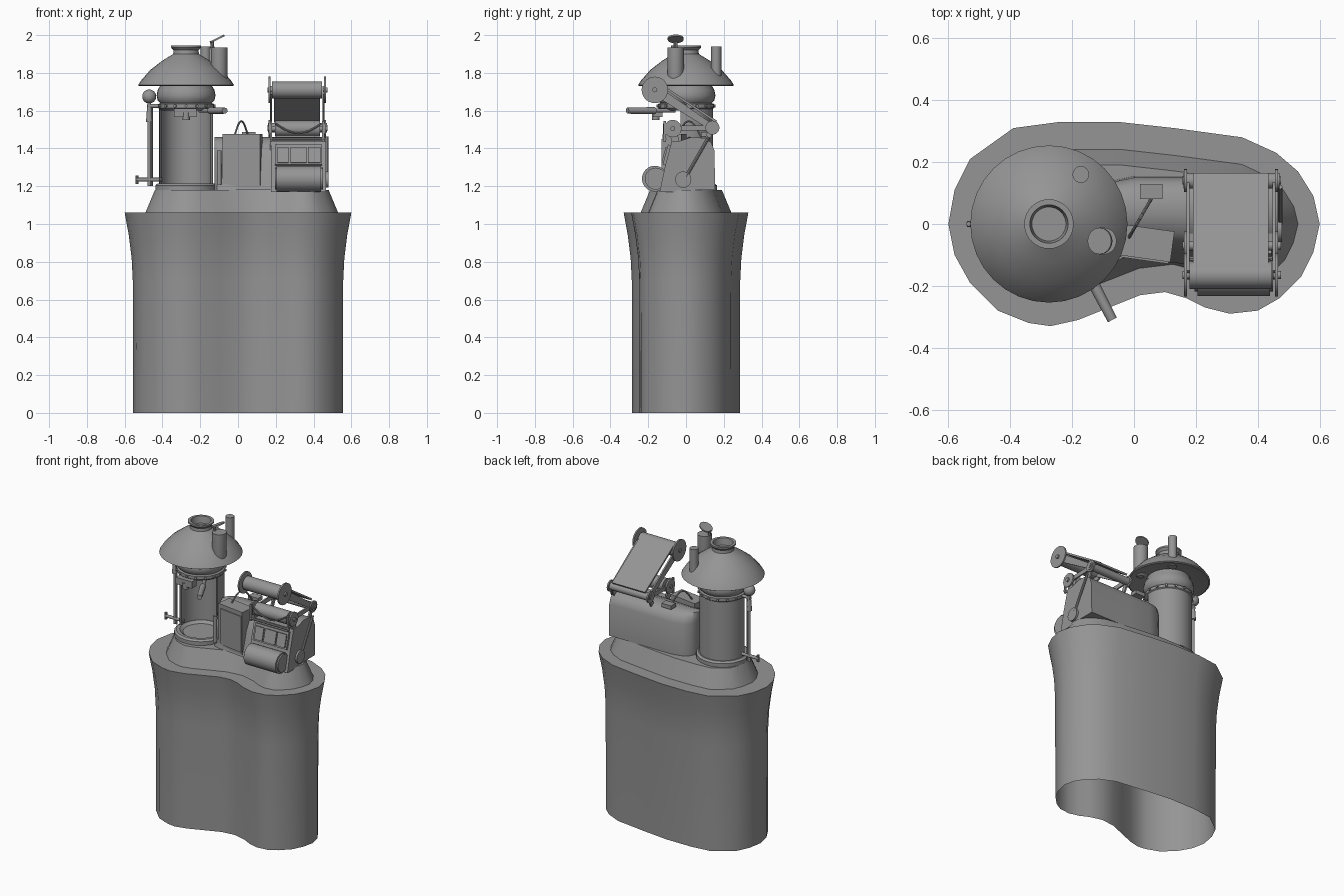
import bpy, bmesh
from math import sin, cos, pi, radians
from mathutils import Vector, Matrix

cube = bpy.data.objects.get("Cube")
if cube:
    bpy.data.objects.remove(cube, do_unlink=True)

grey = bpy.data.materials.new("plain grey")
grey.use_nodes = True
tone = (0.3, 0.3, 0.3, 1)
grey.diffuse_color = tone
grey.node_tree.nodes["Principled BSDF"].inputs["Base Color"].default_value = tone


def finish(bm, name):
    """Turn a bmesh into a shaded object."""
    bmesh.ops.recalc_face_normals(bm, faces=bm.faces)
    mesh = bpy.data.meshes.new(name)
    bm.to_mesh(mesh)
    bm.free()
    mesh.materials.append(grey)
    mesh.shade_smooth()
    mesh.set_sharp_from_angle(angle=radians(35))
    obj = bpy.data.objects.new(name, mesh)
    bpy.context.collection.objects.link(obj)


def loft(name, rings, loop=True, caps=(True, True)):
    """Skin matching rings of points, optionally closing each end."""
    bm = bmesh.new()
    rows = [[bm.verts.new(p) for p in ring] for ring in rings]
    count = len(rows[0])
    for low, high in zip(rows, rows[1:]):
        for i in range(count if loop else count - 1):
            j = (i + 1) % count
            bm.faces.new((low[i], low[j], high[j], high[i]))
    for row, cap in zip((rows[0], rows[-1]), caps):
        if cap and loop:
            bm.faces.new(row)
    finish(bm, name)


def lathe(name, centre, profile, sides=32, arc=None):
    """Spin a (radius, height) profile about a vertical axis."""
    start, sweep = arc or (0, 2 * pi)
    steps = sides + 1 if arc else sides
    angles = [start + sweep * i / sides for i in range(steps)]
    rings = [[(centre[0] + r * cos(a), centre[1] + r * sin(a), z) for a in angles]
             for r, z in profile]
    loft(name, rings, not arc)


def rod(name, start, end, r1, r2=None, sides=16):
    """Round bar between two points."""
    start, end = Vector(start), Vector(end)
    axis = end - start
    bm = bmesh.new()
    bmesh.ops.create_cone(bm, cap_ends=True, segments=sides, radius1=r1,
                          radius2=r1 if r2 is None else r2, depth=axis.length)
    turn = axis.to_track_quat('Z', 'Y').to_matrix().to_4x4()
    bm.transform(Matrix.Translation((start + end) / 2) @ turn)
    finish(bm, name)


def box(name, centre, size, tilt=0, turn=0):
    bm = bmesh.new()
    bmesh.ops.create_cube(bm, size=1)
    spin = Matrix.Rotation(turn, 4, 'Z') @ Matrix.Rotation(tilt, 4, 'X')
    bm.transform(Matrix.Translation(centre) @ spin @ Matrix.Diagonal((*size, 1)))
    finish(bm, name)


def prism(name, profile, left, right):
    """Extrude a (y, z) profile across x."""
    loft(name, [[(x, y, z) for y, z in profile] for x in (left, right)])


def axle(name, y, z, r, left, right, sides=24):
    rod(name, (left, y, z), (right, y, z), r, sides=sides)


# Counter outline, two joined lobes with a waist at the front
outline = [Vector(p) for p in (
    (-.6, 0), (-.58, -.1), (-.53, -.19), (-.44, -.28), (-.34, -.32), (-.27, -.33),
    (-.18, -.31), (-.08, -.27), (.02, -.23), (.1, -.22), (.17, -.24), (.23, -.27),
    (.31, -.29), (.4, -.28), (.47, -.24), (.54, -.17), (.58, -.09), (.6, 0),
    (.58, .09), (.53, .17), (.46, .23), (.35, .28), (.13, .31), (-.05, .33),
    (-.24, .33), (-.39, .31), (-.53, .21), (-.58, .11))]


def inset(amount, z, shift=0):
    ring = []
    for i, p in enumerate(outline):
        along = (outline[(i + 1) % len(outline)] - outline[i - 1]).normalized()
        ring.append((p.x - along.y * amount + shift, p.y + along.x * amount, z))
    return ring


loft("counter_body", [inset(.045, 0), inset(.043, .7), inset(.037, .82),
                      inset(.022, .94), inset(0, 1.06)], caps=(False, False))
loft("counter_ledge", [inset(0, 1.06), inset(.09, 1.06, .02)], caps=(False, False))
loft("counter_plinth", [inset(.09, 1.06, .02), inset(.14, 1.18, .02)], caps=(False, True))

# Kettle tower: base, open-fronted shell, bulging head and conical hood
tower = (-.275, 0)
lathe("tower_base", tower, [(.163, 1.18), (.163, 1.205), (.15, 1.215), (.13, 1.215), (.11, 1.2)])
lathe("tower_shell", tower, [(.142, 1.2), (.142, 1.62), (.132, 1.62), (.132, 1.2), (.142, 1.2)],
      arc=(radians(-12), radians(204)))
lathe("tower_head", tower, [(.13, 1.6), (.143, 1.61), (.148, 1.615), (.148, 1.635), (.137, 1.64),
                            (.15, 1.655), (.156, 1.68), (.15, 1.71), (.135, 1.735), (.13, 1.8)])
lathe("tower_hood", tower, [(.13, 1.75), (.245, 1.73), (.254, 1.735), (.238, 1.76), (.19, 1.815),
                            (.125, 1.865), (.068, 1.9), (.066, 1.92), (.08, 1.935), (.08, 1.945),
                            (.062, 1.945), (.055, 1.9)])
for i in range(16):
    a = 2 * pi * i / 16
    lug = Vector((cos(a), sin(a), 0))
    hub = Vector((*tower, 1.625))
    rod("head_stud", hub + lug * .14, hub + lug * .157, .008, sides=8)

# Spout and side lever
box("spout_block", (-.28, -.15, 1.59), (.12, .05, .045))
rod("spout_nozzle", (-.275, -.16, 1.55), (-.275, -.16, 1.59), .02)
rod("lever_stem", (-.2, -.06, 1.6), (-.14, -.175, 1.6), .011)
rod("lever_grip", (-.145, -.165, 1.6), (-.07, -.31, 1.6), .019, .016)

# Chimneys with a hinged lid
lathe("front_chimney", (-.1, -.055), [(.02, 1.73), (.04, 1.745), (.044, 1.77), (.044, 1.935)], 20)
rod("chimney_lid", (-.112, -.055, 1.984), (-.108, -.055, 1.976), .043)
rod("chimney_hinge", (-.135, -.055, 1.93), (-.138, -.055, 1.97), .01, sides=8)
lathe("rear_chimney", (-.172, .16), [(.027, 1.73), (.027, 1.94)], 16)

# Gauge column beside the tower
rod("gauge_tube", (-.47, 0, 1.2), (-.47, 0, 1.56), .009)
rod("gauge_guard", (-.455, 0, 1.2), (-.455, 0, 1.63), .005, sides=8)
rod("gauge_neck", (-.47, 0, 1.54), (-.47, 0, 1.64), .017, .01)
ball = bmesh.new()
bmesh.ops.create_uvsphere(ball, u_segments=20, v_segments=12, radius=.037,
                          matrix=Matrix.Translation((-.47, 0, 1.675)))
finish(ball, "gauge_ball")
rod("gauge_bracket", (-.48, 0, 1.625), (-.4, 0, 1.625), .01)
rod("tap_stem", (-.54, 0, 1.235), (-.4, 0, 1.235), .01)
rod("tap_handle", (-.535, 0, 1.212), (-.535, 0, 1.258), .008, sides=8)

# Machine housing, rounded where it meets the tower
side = ((-.13, 1.18), (-.09, 1.34), (-.06, 1.41), (-.03, 1.44), (.03, 1.46), (.1, 1.455),
        (.135, 1.43), (.15, 1.39), (.155, 1.18))
stations = ((-.125, .45, .5), (-.11, .7, .7), (-.07, .9, .8), (0, 1, .85), (.17, 1, 1), (.465, 1, 1))
loft("machine_housing", [[(x, y * (back if y > 0 else front), z) for y, z in side]
                         for x, back, front in stations])
box("housing_door", (.025, -.06, 1.335), (.2, .1, .285), turn=radians(-8))
box("door_panel", (.027, -.113, 1.33), (.17, .008, .24), turn=radians(-8))
rod("door_handle", (-.1, -.1, 1.21), (-.1, -.1, 1.39), .012)
for z in (1.23, 1.37):
    rod("handle_mount", (-.1, -.1, z), (-.1, -.04, z), .009, sides=8)

# Wire loop and plate on the housing roof
foot, end = Vector((-.02, -.05, 1.46)), Vector((.055, .08, 1.46))
arch = [foot.lerp(end, i / 8) + Vector((0, 0, .085 * sin(pi * i / 8))) for i in range(9)]
for a, b in zip(arch, arch[1:]):
    rod("wire_loop", a, b, .005, sides=8)
box("roof_plate", (.056, .105, 1.475), (.072, .05, .025))

# Printing module with sloped window panel and collecting drum
prism("module_body", ((-.14, 1.17), (-.11, 1.31), (-.075, 1.44), (0, 1.44), (0, 1.17)), .175, .465)
box("module_bezel", (.32, -.1, 1.365), (.25, .02, .11), tilt=radians(-15))
for x, width in ((.238, .06), (.32, .085), (.403, .065)):
    box("module_window", (x, -.112, 1.365), (width, .014, .085), tilt=radians(-15))
axle("collecting_drum", -.165, 1.24, .068, .205, .44, 32)
for x in (.196, .437):
    axle("drum_cheek", -.16, 1.24, .058, x, x + .012)
axle("side_wheel", -.015, 1.235, .043, .46, .478)
rod("side_link", (.472, .0, 1.25), (.472, .12, 1.46), .008, sides=8)

# Paper rollers: high front, rear and low front
top, rear, low = (-.165, 1.71), (.14, 1.51), (-.07, 1.505)
axle("top_roller", *top, .045, .18, .445, 28)
axle("rear_roller", *rear, .025, .16, .47)
axle("low_roller", *low, .042, .195, .435)
for x in (.162, .455):
    axle("top_flange", *top, .07, x, x + .01, 28)
    axle("rear_flange", *rear, .037, x, x + .01)
    axle("low_flange", *low, .046, x, x + .01)
    for y, z in (top, rear, low):
        axle("axle_cap", y, z, .013, x - .006, x + .02, 12)
axle("low_axle", *low, .015, .165, .46)


def strap(name, a, b, wide, narrow, left, right, lift=0):
    """Flat tapering bar joining two (y, z) points."""
    a, b = Vector(a), Vector(b)
    d = (b - a).normalized()
    n = Vector((-d.y, d.x))
    a, b = a + n * lift, b + n * lift
    prism(name, (a + n * wide, b + n * narrow, b - n * narrow, a - n * wide), left, right)


strap("paper_sheet", top, rear, .006, .006, .19, .435, lift=.038)
for x in (.17, .447):
    strap("roller_arm", top, rear, .026, .016, x, x + .01)
    strap("lower_arm", low, rear, .014, .014, x, x + .01)
    strap("roller_post", low, (-.03, 1.3), .02, .02, x, x + .01)
    strap("rear_post", rear, (.08, 1.38), .014, .014, x, x + .01)
    box("guide_bracket", (x + .005, -.112, 1.49), (.012, .012, .11))
rod("guide_bar", (.17, -.112, 1.45), (.46, -.112, 1.45), .008, sides=8)

# Slack cord hanging in front of the low roller
cord = [Vector((.2 + .24 * t / 8, -.118, 1.53 - .05 * sin(pi * t / 8))) for t in range(9)]
for a, b in zip(cord, cord[1:]):
    rod("feed_cord", a, b, .005, sides=8)
